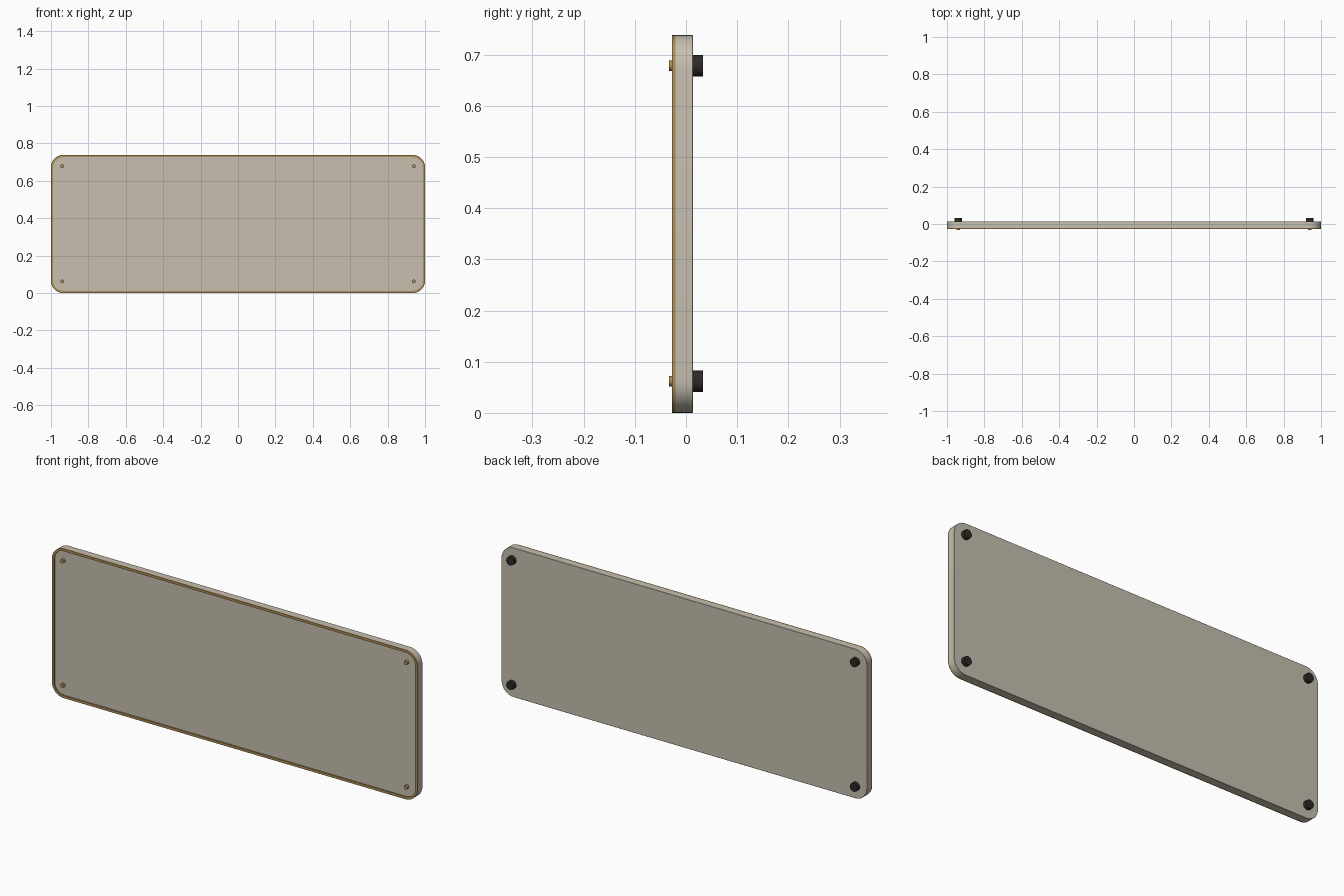
import bpy, bmesh, math

if "Cube" in bpy.data.objects:
    bpy.data.objects.remove(bpy.data.objects["Cube"])

W, H, R = 1.0, 0.738, 0.065          # half width, height, corner radius
Y_BACK, Y_PANEL, Y_RIM = 0.0137, -0.0205, -0.027


def material(name, color):
    m = bpy.data.materials.new(name)
    m.diffuse_color = (*color, 1)
    m.use_nodes = True
    m.node_tree.nodes["Principled BSDF"].inputs["Base Color"].default_value = m.diffuse_color
    return m


def outline(inset, segs=10):
    """Rounded rectangle in the xz plane."""
    r, pts = R - inset, []
    for cx, cz, start in ((W - R, H - R, 0), (R - W, H - R, 90),
                          (R - W, R, 180), (W - R, R, 270)):
        for i in range(segs + 1):
            a = math.radians(start + 90 * i / segs)
            pts.append((cx + r * math.cos(a), cz + r * math.sin(a)))
    return pts


def loft(name, sections, mat, closed=False):
    """Skin (inset, y) outlines; cap the ends unless the loop is closed."""
    bm = bmesh.new()
    rings = [[bm.verts.new((x, y, z)) for x, z in outline(i)] for i, y in sections]
    pairs = list(zip(rings, rings[1:])) + ([(rings[-1], rings[0])] if closed else [])
    n = len(rings[0])
    for a, b in pairs:
        for k in range(n):
            j = (k + 1) % n
            bm.faces.new((a[k], a[j], b[j], b[k]))
    if not closed:
        bm.faces.new(rings[0])
        bm.faces.new(rings[-1])
    bmesh.ops.recalc_face_normals(bm, faces=bm.faces)
    me = bpy.data.meshes.new(name)
    bm.to_mesh(me)
    bm.free()
    ob = bpy.data.objects.new(name, me)
    bpy.context.collection.objects.link(ob)
    finish(ob, name, mat)
    return ob


def finish(ob, name, mat):
    ob.name = name
    ob.data.materials.append(mat)
    bpy.ops.object.select_all(action='DESELECT')
    ob.select_set(True)
    bpy.context.view_layer.objects.active = ob
    bpy.ops.object.shade_smooth_by_angle(angle=math.radians(30))


def peg(name, x, z, y0, y1, radius, mat, sides):
    bpy.ops.mesh.primitive_cylinder_add(vertices=sides, radius=radius, depth=abs(y1 - y0),
                                        location=(x, (y0 + y1) / 2, z),
                                        rotation=(math.pi / 2, 0, 0))
    finish(bpy.context.object, name, mat)


cream = material("cream", (0.57, 0.52, 0.43))
brass = material("brass", (0.42, 0.27, 0.10))
rubber = material("rubber", (0.025, 0.023, 0.02))

# Plate with softened back edge
loft("sign_plate", [(0, Y_PANEL), (0, Y_BACK - 0.001), (0.001, Y_BACK)], cream)

# Raised border on the front
loft("border_trim", [(0, Y_PANEL), (0, Y_RIM), (0.012, Y_RIM), (0.012, Y_PANEL)],
     brass, closed=True)

# Corner screws in front, rubber standoffs behind
for x in (-0.94, 0.94):
    for z in (0.062, 0.678):
        peg("screw_head", x, z, -0.033, Y_PANEL, 0.010, brass, 24)
        peg("standoff", x, z, Y_BACK, 0.033, 0.021, rubber, 24)
